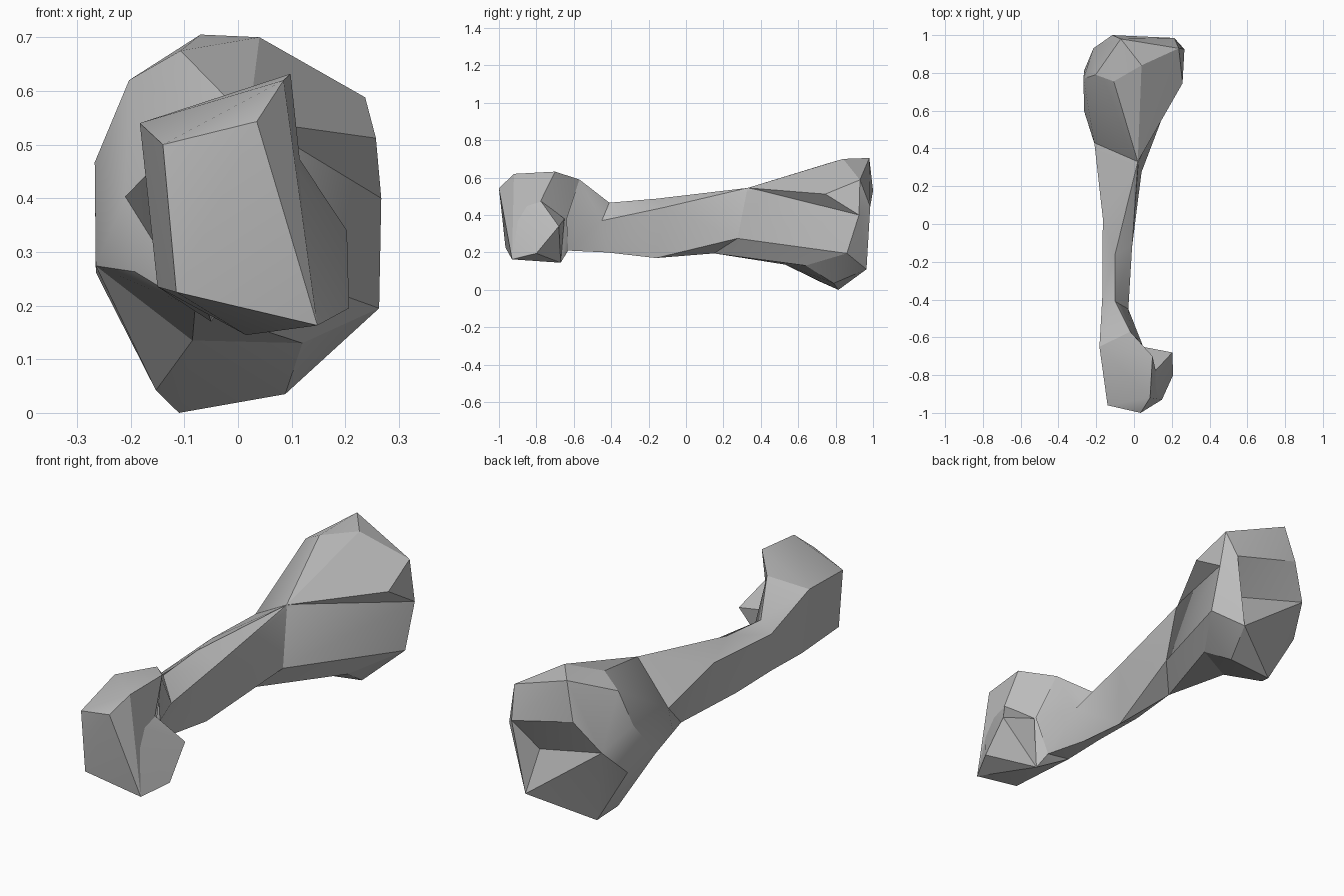
import bpy
import bmesh

if "Cube" in bpy.data.objects:
    bpy.data.objects.remove(bpy.data.objects["Cube"], do_unlink=True)

# One plain grey for the whole bone
grey = bpy.data.materials.new("bone_grey")
grey.use_nodes = True
colour = (0.5, 0.5, 0.5, 1.0)
grey.diffuse_color = colour
for node in grey.node_tree.nodes:
    if node.type == "BSDF_PRINCIPLED":
        node.inputs["Base Color"].default_value = colour


def finish(name, bm):
    """Turn a bmesh into a named object, smooth except at sharp edges."""
    bmesh.ops.recalc_face_normals(bm, faces=bm.faces)
    mesh = bpy.data.meshes.new(name)
    bm.to_mesh(mesh)
    bm.free()
    mesh.materials.append(grey)
    part = bpy.data.objects.new(name, mesh)
    bpy.context.collection.objects.link(part)
    bpy.ops.object.select_all(action="DESELECT")
    part.select_set(True)
    bpy.context.view_layer.objects.active = part
    bpy.ops.object.shade_smooth_by_angle(angle=0.5)
    return part


def hull_part(name, points, rim=(), pit=None):
    """Faceted convex lump; faces inside the rim are pushed in to the pit."""
    bm = bmesh.new()
    corners = {point: bm.verts.new(point) for point in points}
    rim_verts = {corners[point] for point in rim}
    result = bmesh.ops.convex_hull(bm, input=bm.verts[:])
    spare = set(result["geom_interior"]) | set(result["geom_unused"])
    loose = [v for v in spare if isinstance(v, bmesh.types.BMVert)]
    bmesh.ops.delete(bm, geom=loose, context="VERTS")
    covered = [f for f in bm.faces if rim_verts.issuperset(f.verts)]
    if covered:
        bmesh.ops.delete(bm, geom=covered, context="FACES")
        centre = bm.verts.new(pit)
        for edge in [e for e in bm.edges if e.is_boundary]:
            bm.faces.new((*edge.verts, centre))
    return finish(name, bm)


def loft_part(name, rings):
    """Skin a tube through rings with equal corner counts."""
    bm = bmesh.new()
    loops = [[bm.verts.new(point) for point in ring] for ring in rings]
    for a, b in zip(loops, loops[1:]):
        for i in range(len(a)):
            j = (i + 1) % len(a)
            bm.faces.new((a[i], a[j], b[j], b[i]))
    bm.faces.new(loops[0])
    bm.faces.new(loops[-1])
    bmesh.ops.triangulate(bm, faces=bm.faces[:])
    return finish(name, bm)


# Shaft rings: top ridge, upper right, lower right, lower left, upper left
neck_ring = [(-0.02, -0.57, 0.59), (0.045, -0.64, 0.38), (-0.02, -0.63, 0.21),
             (-0.15, -0.64, 0.235), (-0.183, -0.65, 0.54)]
thin_ring = [(-0.1, -0.41, 0.466), (-0.03, -0.45, 0.37), (-0.06, -0.42, 0.2),
             (-0.15, -0.42, 0.24), (-0.168, -0.39, 0.425)]
middle_ring = [(-0.1, -0.16, 0.487), (-0.01, -0.12, 0.44), (-0.05, -0.16, 0.17),
               (-0.15, -0.16, 0.235), (-0.165, 0.03, 0.45)]
ridge_start = (0.02, 0.33, 0.545)
wide_ring = [ridge_start, (0.025, 0.325, 0.525), (0.04, 0.275, 0.275),
             (-0.08, 0.15, 0.195), (-0.192, 0.37, 0.263), (-0.21, 0.43, 0.403)]
shaft_end = wide_ring[:4] + wide_ring[5:]
loft_part("shaft", [neck_ring, thin_ring, middle_ring, shaft_end])

# Rear end: corners of the big knob, shared with the flare where they face it
brow_corners = [(0.04, 0.84, 0.7), (0.237, 0.93, 0.588), (0.267, 0.925, 0.4)]
inner_corners = brow_corners + [
    (-0.107, 0.755, 0.675), (-0.203, 0.79, 0.62), (0.263, 0.86, 0.195),
    (-0.267, 0.77, 0.467), (-0.265, 0.6, 0.274), (-0.265, 0.81, 0.262),
    (0.12, 0.64, 0.13), (-0.085, 0.53, 0.135)]
lower_corners = [(0.088, 0.79, 0.035), (-0.11, 0.815, 0), (-0.153, 0.72, 0.042)]
hollow_rim = [(-0.115, 1.0, 0.53), (0.213, 0.985, 0.445),
              (0.155, 0.965, 0.11), (-0.215, 0.93, 0.385)]
knob_peak = (-0.07, 0.98, 0.705)
hull_part("rear_knob", inner_corners + lower_corners + hollow_rim + [knob_peak],
          hollow_rim, (0.13, 0.895, 0.3))

# Flare widening from the shaft into the rear knob, with an overhanging brow
hull_part("rear_flare", wide_ring + inner_corners)
hull_part("rear_brow", brow_corners + [ridge_start, (0.257, 0.745, 0.512)])

# Front end: blocky knob with a smaller lobe on one side
front_tip = (0.035, -1.0, 0.543)
front_chin = (0.148, -0.93, 0.163)
notch = (0.11, -0.78, 0.48)
heel = (0.015, -0.67, 0.145)
front_face = [(-0.14, -0.96, 0.5), front_tip, front_chin, (-0.115, -0.965, 0.225)]
knob_back = [(0.085, -0.92, 0.62), (0.098, -0.7, 0.632), notch, heel]
hull_part("front_knob", front_face + knob_back + neck_ring[:1] + neck_ring[2:])

lobe = [(0.203, -0.68, 0.34), (0.207, -0.8, 0.195), (0.045, -0.65, 0.38)]
hull_part("side_lobe", lobe + [front_tip, front_chin, notch, heel])
